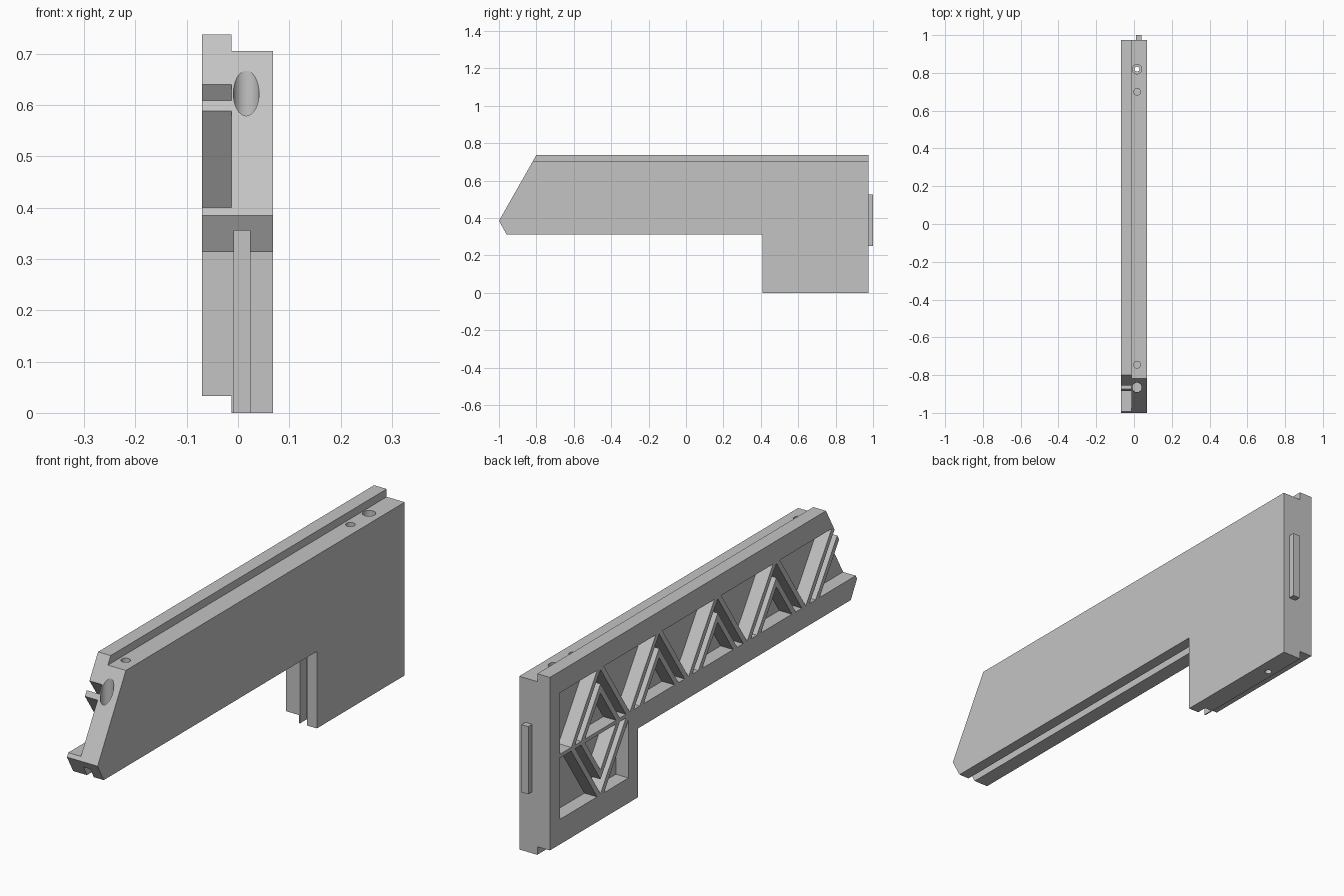
import bpy, bmesh, math
from mathutils import Vector

if "Cube" in bpy.data.objects:
    bpy.data.objects.remove(bpy.data.objects["Cube"], do_unlink=True)

grey = bpy.data.materials.new("light_grey")
grey.use_nodes = True
grey.diffuse_color = (0.55, 0.55, 0.55, 1)
grey.node_tree.nodes["Principled BSDF"].inputs["Base Color"].default_value = (0.55, 0.55, 0.55, 1)

# Shared dimensions
SIDE, MID, OUT = -0.07, -0.013, 0.068      # layers across the width
REAR, GRIP, NOSE = 0.975, 0.41, -1.0
BELLY, FLOOR, CEIL = 0.313, 0.40, 0.65     # lower edge, window bottom, window top
NOSE_Z, SLOPE = 0.385, 1.76


def nose_y(z):
    return NOSE + (z - NOSE_Z) / SLOPE


def to_object(bm, name):
    bmesh.ops.recalc_face_normals(bm, faces=bm.faces)
    mesh = bpy.data.meshes.new(name)
    bm.to_mesh(mesh)
    bm.free()
    mesh.materials.append(grey)
    obj = bpy.data.objects.new(name, mesh)
    bpy.context.collection.objects.link(obj)
    return obj


def prism(name, outlines, x0, x1, clips=()):
    """Side outlines in (y, z), clipped by planes, then extruded along x."""
    bm = bmesh.new()
    for outline in outlines:
        part = bmesh.new()
        part.faces.new([part.verts.new((x0, y, z)) for y, z in outline])
        for point, normal in clips:
            bmesh.ops.bisect_plane(part, geom=part.verts[:] + part.edges[:] + part.faces[:],
                                   plane_co=point, plane_no=normal, clear_outer=True)
        if part.faces:
            new = bmesh.ops.extrude_face_region(part, geom=part.faces[:])["geom"]
            bmesh.ops.translate(part, vec=(x1 - x0, 0, 0),
                                verts=[v for v in new if isinstance(v, bmesh.types.BMVert)])
            temp = bpy.data.meshes.new("temp")
            part.to_mesh(temp)
            bm.from_mesh(temp)
            bpy.data.meshes.remove(temp)
        part.free()
    return to_object(bm, name)


def rect(y0, y1, z0, z1):
    return [(y0, z0), (y1, z0), (y1, z1), (y0, z1)]


def drill(y, radius, z0, z1):
    bm = bmesh.new()
    bmesh.ops.create_cone(bm, cap_ends=True, segments=32, radius1=radius, radius2=radius, depth=z1 - z0)
    bmesh.ops.translate(bm, verts=bm.verts, vec=(0.016, y, (z0 + z1) / 2))
    return to_object(bm, "drill_cutter")


def cut(target, cutters):
    bpy.context.view_layer.objects.active = target
    for cutter in cutters:
        cutter.hide_render = True
        mod = target.modifiers.new("cut", "BOOLEAN")
        mod.operation, mod.solver, mod.object = "DIFFERENCE", "EXACT", cutter
        bpy.ops.object.modifier_apply(modifier=mod.name)
        bpy.data.objects.remove(cutter, do_unlink=True)


def body_outline(top, base):
    return [(nose_y(top), top), (NOSE, NOSE_Z), (-0.96, BELLY), (GRIP, BELLY),
            (GRIP, base), (REAR, base), (REAR, top)]


# Solid slab with the belly groove, grip groove and vertical holes
slab = prism("solid_slab", [body_outline(0.705, 0)], MID, OUT)
groove = [(-1.1, 0.2), (GRIP - 0.05, 0.2), (GRIP - 0.05, -0.1), (0.452, -0.1), (0.452, 0.355), (-1.1, 0.355)]
cut(slab, [prism("groove_cutter", [groove], -0.008, 0.023),
           drill(-0.865, 0.025, 0.45, 0.8),
           drill(-0.745, 0.018, 0.6, 0.8),
           drill(0.70, 0.018, 0.6, 0.8),
           drill(0.82, 0.025, 0.6, 0.8),
           drill(0.82, 0.013, -0.1, 0.65)])

# Open frame beside the slab, with a long window and a grip window
frame = prism("truss_frame", [body_outline(0.737, 0.033)], SIDE, MID)
WIN0, WIN1 = 0.47, 0.91
BAR = 0.385
cut(frame, [prism("long_window_cutter", [rect(-1.2, WIN1, FLOOR, CEIL)], SIDE - 0.1, MID + 0.1),
            prism("grip_window_cutter", [rect(WIN0, WIN1, 0.135, BAR)], SIDE - 0.1, MID + 0.1)])

# Doubled zigzag struts
PITCH, RISE, THICK, GAP = 0.377, 1.5, 0.025, 0.064


def strut_pair(v, way, open_end=False):
    """Long outer strut and shorter inner strut leaning from the foot at v."""
    run = (CEIL - FLOOR) / RISE
    reach = run if open_end else PITCH / 2 - GAP
    top = FLOOR + reach * RISE
    low = top if open_end else top - THICK * RISE
    far = GAP + reach
    long = [(0, FLOOR), (run, CEIL), (run + THICK, CEIL), (THICK, FLOOR)]
    short = [(GAP, FLOOR), (far, top), (far + (THICK if open_end else 0), low), (GAP + THICK, FLOOR)]
    return [[(v + way * d, z) for d, z in poly] for poly in (long, short)]


feet = [0.838 - PITCH * i for i in range(5)]
upper = []
for i, v in enumerate(feet):
    upper += strut_pair(v, -1, open_end=(i == 4))
    if i:
        upper += strut_pair(v, 1)
nose_plane = (Vector((0, NOSE, NOSE_Z)), Vector((0, -SLOPE, 1)))
rear_plane = (Vector((0, WIN1, 0)), Vector((0, 1, 0)))
front_plane = (Vector((0, WIN0, 0)), Vector((0, -1, 0)))
prism("barrel_struts", upper, SIDE, MID, [nose_plane, rear_plane])

# Grip struts mirror the bay above them
lower = strut_pair(feet[0], -1) + strut_pair(feet[1], 1)
lower = [[(y, FLOOR + BAR - z) for y, z in poly] for poly in lower]
prism("grip_struts", lower, SIDE, MID, [rear_plane, front_plane])

# Rear locating key
prism("rear_key", [rect(REAR - 0.01, 1.0, 0.25, 0.525)], 0.01, 0.041)

# Smooth hole walls, crisp edges elsewhere
bpy.ops.object.select_all(action="DESELECT")
slab.select_set(True)
bpy.context.view_layer.objects.active = slab
bpy.ops.object.shade_smooth_by_angle(angle=math.radians(30))
